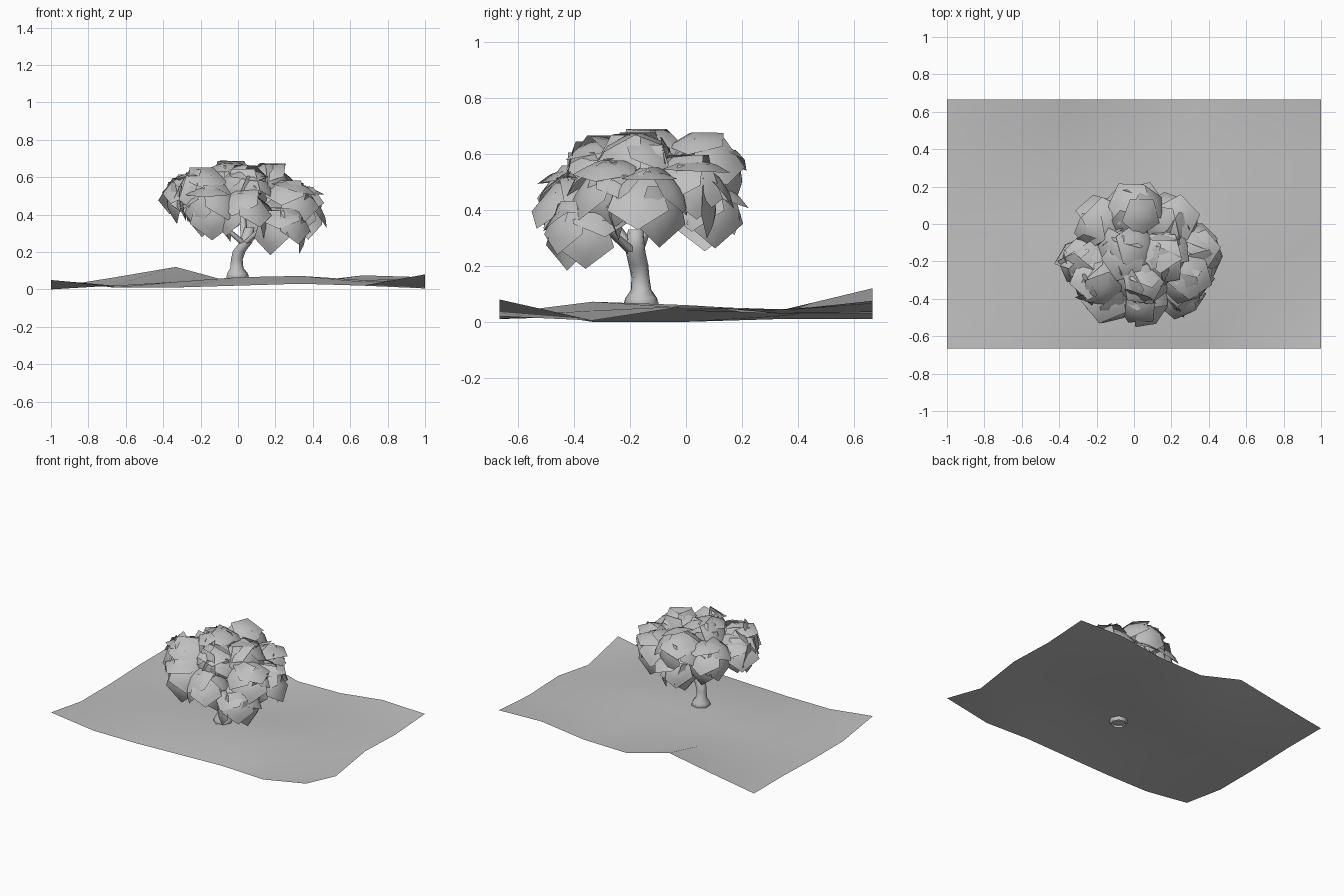
import bpy, math, random
from mathutils import Vector, Matrix

if "Cube" in bpy.data.objects:
    bpy.data.objects.remove(bpy.data.objects["Cube"])

random.seed(7)

GREY = bpy.data.materials.new("plain light grey")
GREY.diffuse_color = (0.53, 0.53, 0.53, 1)
GREY.use_nodes = True
GREY.node_tree.nodes["Principled BSDF"].inputs["Base Color"].default_value = GREY.diffuse_color


def make(name, verts, faces):
    me = bpy.data.meshes.new(name)
    me.from_pydata([tuple(v) for v in verts], [], faces)
    me.materials.append(GREY)
    me.shade_smooth()
    ob = bpy.data.objects.new(name, me)
    bpy.context.collection.objects.link(ob)
    return ob


# rolling ground sheet: heights by row, front to back
heights = [
    [.05, .01, .01, .02, .03, .02, .08],
    [.00, .02, .04, .065, .072, .04, .005],
    [.00, .02, .04, .06, .06, .05, .056],
    [.01, .02, .04, .03, .03, .04, .045],
    [.01, .063, .12, .03, .035, .075, .065],
]
verts = [(-1 + i / 3, -2 / 3 + j / 3, z)
         for j, row in enumerate(heights) for i, z in enumerate(row)]
faces = [(j * 7 + i, j * 7 + i + 1, j * 7 + i + 8, j * 7 + i + 7)
         for j in range(4) for i in range(6)]
make("ground", verts, faces)


# trunk and branches: rings lofted along a path of (x, y, z, radius)
def limb(name, path, sides=7):
    verts, faces = [], []
    for k, (x, y, z, r) in enumerate(path):
        for s in range(sides):
            a = math.tau * s / sides
            verts.append((x + r * math.cos(a), y + r * math.sin(a), z))
    for k in range(len(path) - 1):
        for s in range(sides):
            t = (s + 1) % sides
            faces.append((k * sides + s, k * sides + t,
                          (k + 1) * sides + t, (k + 1) * sides + s))
    faces.append(tuple(range((len(path) - 1) * sides, len(path) * sides)))
    return make(name, verts, faces)


limb("trunk", [(-.005, -.16, .04, .050), (-.005, -.16, .065, .064),
               (-.005, -.16, .085, .058), (-.008, -.16, .115, .037),
               (-.008, -.163, .16, .033), (.005, -.17, .205, .036),
               (.04, -.18, .25, .036), (.06, -.18, .33, .028)])
for n, (x, y, z) in enumerate([(.24, -.3, .42), (-.2, -.22, .48), (.02, .0, .5)]):
    limb(f"branch_{n + 1}", [(.035, -.18, .24, .026),
                             ((x + .035) / 2, (y - .18) / 2 - .05, .34, .02),
                             (x, y, z, .01)], 5)

# crown: lobes covered in broad five-sided leaf plates that lap like shingles
crown = Vector((.02, -.16, .36))
lobes = [
    (.25, -.36, .32, .13), (.03, -.39, .40, .13), (-.14, -.37, .43, .13),
    (-.26, -.20, .49, .12), (.32, -.15, .43, .13), (.20, .00, .46, .13),
    (.00, .06, .53, .14), (-.17, -.02, .48, .13), (.02, .06, .41, .12),
    (-.04, -.15, .56, .13), (.16, -.17, .56, .12), (.04, -.30, .54, .12),
    (.28, -.27, .47, .12), (-.20, -.30, .52, .12),
]


def add_plate(verts, faces, centre, normal, size):
    up = Vector((0, 0, 1))
    down = -(up - normal * up.dot(normal))
    if down.length < .15:
        down = Vector((math.cos(centre.x * 40), math.sin(centre.x * 40), 0))
    down.normalize()
    side = normal.cross(down).normalized()
    base = len(verts)
    verts.append(centre)
    for ring in (.55, 1.0):
        for s in range(5):
            a = math.tau * s / 5
            r = size * ring
            u, v = r * math.cos(a), r * math.sin(a)
            sag = -r * r / (2 * .2)
            flare = .25 * u                    # lower tip lifts outward
            verts.append(centre + down * u + side * v + normal * (sag + flare))
    for s in range(5):
        t = (s + 1) % 5
        faces.append((base, base + 1 + s, base + 1 + t))
        faces.append((base + 1 + s, base + 6 + s, base + 6 + t, base + 1 + t))


for n, (x, y, z, rad) in enumerate(lobes):
    c = Vector((x, y, z))
    outward = (c - crown).normalized()
    spin = Matrix.Rotation(random.uniform(0, math.tau), 3, 'Z')
    verts, faces = [], []
    count = 12
    for k in range(count):
        h = 1 - 2 * (k + .5) / count
        a = k * 2.39996
        w = math.sqrt(1 - h * h)
        d = spin @ Vector((w * math.cos(a), w * math.sin(a), h))
        if d.dot(outward) < -.25 or d.z < -.5:  # skip plates buried in the crown
            continue
        p = c + d * rad * random.uniform(.9, 1.05)
        tilt = Vector([random.uniform(-.2, .2) for _ in range(3)])
        add_plate(verts, faces, p, (d + tilt).normalized(),
                  random.uniform(.105, .13))
    make(f"leaf_lobe_{n + 1}", verts, faces)
